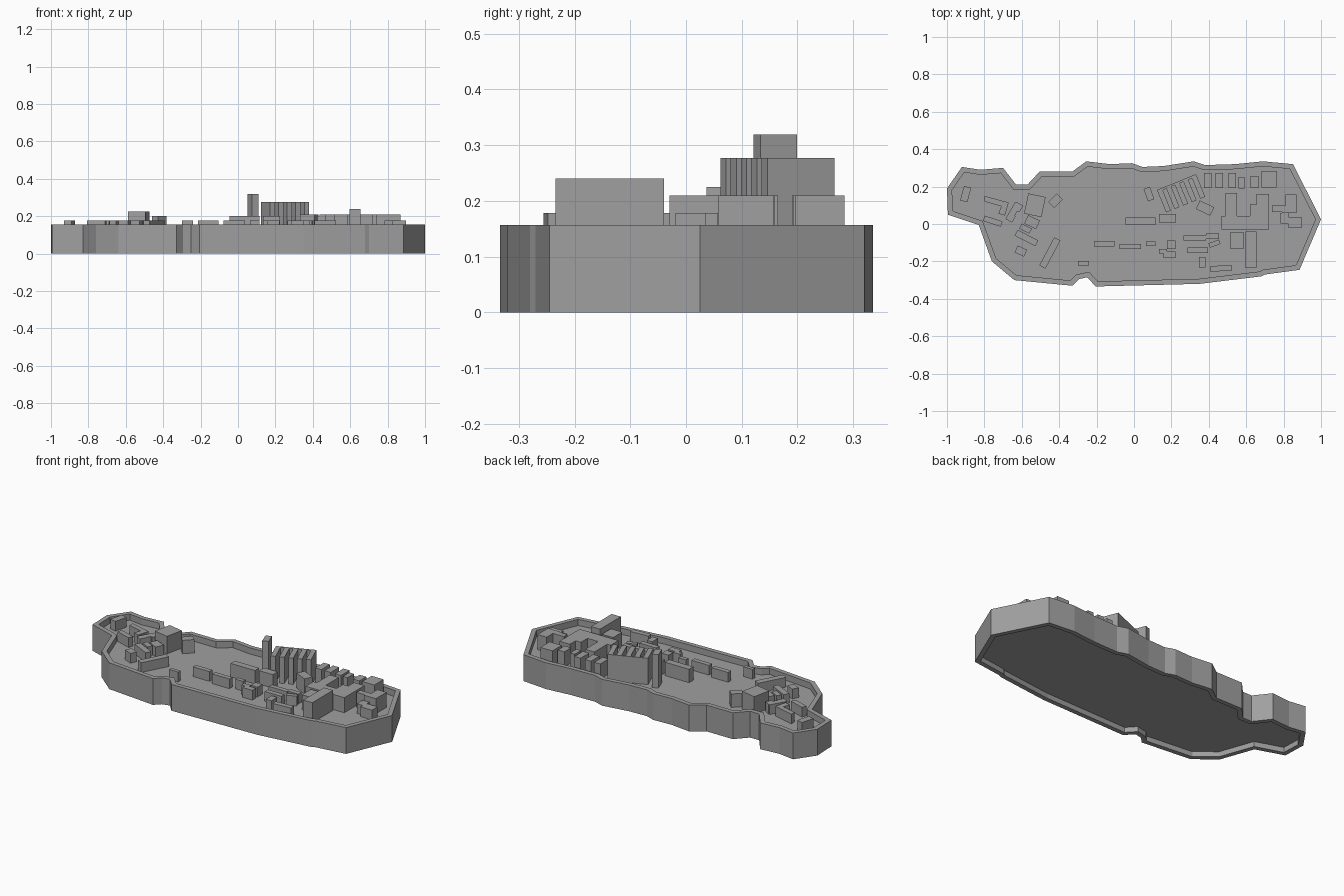
import bpy
import bmesh
from math import radians
from mathutils import Vector, Matrix

cube = bpy.data.objects.get("Cube")
if cube:
    bpy.data.objects.remove(cube, do_unlink=True)

# Plan positions are in hundredths of a unit, heights in units
UNIT = 0.01
WALL_TOP, WALL_WIDTH = 0.157, 2.7
DECK_BOTTOM, DECK_TOP = 0.03, 0.12
LOW, MEDIUM, RAISED, LARGE = 0.178, 0.2, 0.21, 0.225
HIGH, SLAB, TOWER = 0.24, 0.277, 0.319

grey = bpy.data.materials.new("stone_grey")
grey.use_nodes = True
colour = (0.35, 0.35, 0.35, 1)
grey.diffuse_color = colour
grey.node_tree.nodes["Principled BSDF"].inputs["Base Color"].default_value = colour


def finish(name, bm):
    """Turn a bmesh into a grey, flat shaded object."""
    bmesh.ops.recalc_face_normals(bm, faces=bm.faces)
    mesh = bpy.data.meshes.new(name)
    bm.to_mesh(mesh)
    bm.free()
    mesh.materials.append(grey)
    item = bpy.data.objects.new(name, mesh)
    bpy.context.collection.objects.link(item)
    return item


def loop(bm, points, z):
    return [bm.verts.new((p[0] * UNIT, p[1] * UNIT, z)) for p in points]


def bridge(bm, first, second):
    for i in range(len(first)):
        bm.faces.new((first[i - 1], first[i], second[i], second[i - 1]))


def prism(name, points, bottom, top):
    """Upright solid with any flat outline."""
    bm = bmesh.new()
    low, high = loop(bm, points, bottom), loop(bm, points, top)
    bridge(bm, low, high)
    bm.faces.new(low)
    bm.faces.new(high)
    return finish(name, bm)


def block(name, x, y, width, depth, top, turn=0):
    """Box building standing on the deck, turned about its centre."""
    spin = Matrix.Rotation(radians(turn), 2)
    centre = Vector((x, y))
    corners = [(-1, -1), (1, -1), (1, 1), (-1, 1)]
    points = [centre + spin @ Vector((a * width / 2, b * depth / 2)) for a, b in corners]
    return prism(name, points, DECK_TOP, top)


def inset(points, width):
    """Move a clockwise outline inwards by an even width."""
    result = []
    for i, point in enumerate(points):
        before = (point - points[i - 1]).normalized()
        after = (points[(i + 1) % len(points)] - point).normalized()
        n1, n2 = Vector((before.y, -before.x)), Vector((after.y, -after.x))
        result.append(point + (n1 + n2) * width / (1 + n1.dot(n2)))
    return result


# Island outline, clockwise from the west tip
outline = [Vector(p) for p in (
    (-100, 19), (-92, 30.5), (-82, 29), (-70, 30), (-63, 21), (-57, 21),
    (-50.5, 28), (-33, 28), (-25.5, 33.5), (-13, 32), (-1, 32.5), (4.5, 30.5),
    (16, 31), (32, 33.5), (38, 31.5), (54, 32), (69, 33.5), (85, 32),
    (100, 2.5), (88.5, -24.5), (70, -27), (68, -28), (35, -32), (-20.5, -33.4),
    (-25, -28.5), (-29.5, -29.5), (-33, -33), (-64, -30), (-76, -20),
    (-83, -0.5), (-99.5, 5))]
inner = inset(outline, WALL_WIDTH)

# Perimeter wall, open in the middle
bm = bmesh.new()
rings = [loop(bm, outline, 0), loop(bm, outline, WALL_TOP),
         loop(bm, inner, WALL_TOP), loop(bm, inner, 0)]
for i in range(len(rings)):
    bridge(bm, rings[i - 1], rings[i])
finish("perimeter_wall", bm)

# Sunken deck inside the wall
prism("deck", inner, DECK_BOTTOM, DECK_TOP)

# West end huts
block("west_tip_hut", -90, 16, 4, 8, LOW, -15)
prism("west_bent_house", [(-80, 15), (-67, 11.5), (-69, 4.5), (-72.5, 5.5),
                          (-71, 9.5), (-80, 12)], DECK_TOP, LOW)
block("west_gate_house", -75.5, 1.5, 10, 3, LOW, -18)
block("west_cross_house_bar", -64, 7.5, 3.5, 8, LOW, -30)
block("west_cross_house_wing", -66, 3.5, 4, 4, LOW, -30)
block("west_cross_house_end", -62, 9, 4, 4, LOW, -30)
block("west_long_hut", -54.5, 1, 7, 5, LOW, -25)
block("west_row_upper", -58, -2.5, 6, 3, LOW, -27)
block("west_row_middle", -57.5, -7.5, 12.5, 3.5, LOW, -27)
block("west_row_lower", -60.5, -14.5, 5.5, 4, LOW, -25)
block("west_slanted_hall", -45, -15.5, 17, 3.7, LOW, 62)
block("west_square_hall", -53, 10, 9.5, 11, LARGE, -12)
block("west_diamond_house", -42, 12.5, 6.5, 4.5, MEDIUM, 45)

# Low huts along the south side
block("south_small_hut", -27, -21, 6, 2.2, LOW)
block("south_hut_west", -16, -10.5, 11, 2.8, LOW)
block("south_hut_middle", -2, -12, 11.5, 2.8, LOW)
block("south_hut_east", 9, -10.5, 5, 2.4, LOW)
block("yard_house_north", 20, -11, 4.5, 4.5, LOW)
block("yard_house_west", 15.5, -14.5, 4.5, 2.5, LOW)
block("yard_house_south", 19, -16.5, 6.5, 3.5, LOW)
block("yard_row_west", 32.5, -7.5, 12, 2.8, LOW)
block("yard_row_east", 42, -6.5, 7, 2.8, LOW)
block("yard_hall", 34, -14, 11, 3, LOW)
block("yard_corner_hut", 36.5, -20.5, 3.6, 5.5, LOW)
block("yard_slanted_hut", 43, -10.5, 6, 2.5, LOW, 20)
block("south_wall_hut", 46.5, -23.7, 11.5, 3, LOW, 4)

# Central hall and tower
block("central_hall", 3.5, 1.5, 16, 4, MEDIUM)
block("central_annex", 18, 3, 9, 4.6, MEDIUM)
block("tower", 8, 16, 3.6, 7, TOWER, 20)

# Comb shaped cell house: a back spine with slabs standing off it
angle = 22
along = Matrix.Rotation(radians(angle), 2) @ Vector((1, 0))
across = Vector((along.y, -along.x))
start = Vector((12.3, 18.2))
length, thickness, reach, teeth = 22.5, 2.8, 13, 5
spine = start + along * length / 2 + across * 0.6
block("cell_house_spine", *spine, length, 1.2, SLAB, angle)
for i in range(teeth):
    step = thickness / 2 + i * (length - thickness) / (teeth - 1)
    spot = start + along * step + across * (reach / 2 + 0.6)
    block(f"cell_house_slab_{i + 1}", *spot, thickness, reach - 1.2, SLAB, angle)

# Row of houses along the north wall
for i, x in enumerate((39.5, 45.7, 52.5)):
    block(f"north_house_{i + 1}", x, 23.3, 4, 8, RAISED)
block("north_linked_house_west", 57.5, 22, 3, 6, RAISED)
block("north_linked_house_east", 64.5, 22.5, 4.3, 6.5, RAISED)
block("north_corner_house", 72.3, 24, 8, 8.8, RAISED)
block("north_slanted_house", 38, 8.5, 8.5, 5, RAISED, -25)

# Main courtyard complex
prism("courtyard_complex", [
    (49, 16.5), (55, 16.5), (55, 4.3), (62, 4.3), (62, 10.5), (65.5, 10.5),
    (65.5, 16), (72.3, 16), (72.3, -3), (46.7, -3), (46.7, 4.3), (49, 4.3)],
    DECK_TOP, RAISED)
block("square_house", 55, -8.8, 7.5, 8.5, RAISED)
block("south_hall", 62.5, -13.7, 6, 19.5, HIGH)

# East end buildings
prism("east_house", [
    (81, 15.8), (87, 15.8), (87, 5.8), (79, 5.8), (79, 6.5), (73.8, 6.5),
    (73.8, 9.8), (81, 9.8)], DECK_TOP, RAISED)
block("east_link", 80.5, 3, 4.5, 5.5, LOW)
block("east_end_house", 86, 0.8, 7.5, 5.4, LOW)
